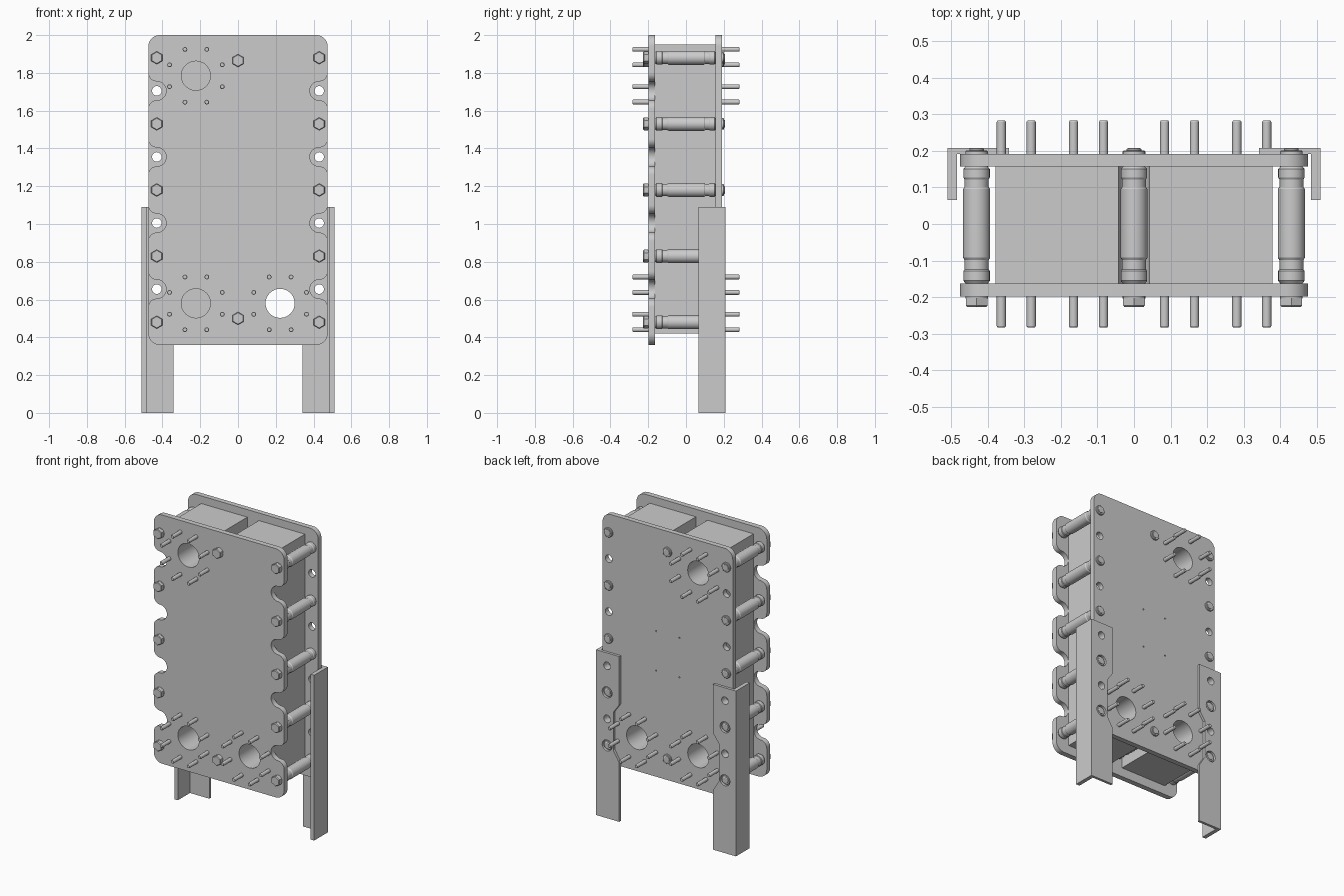
import bpy, bmesh
from math import sin, cos, pi, radians

if "Cube" in bpy.data.objects:
    bpy.data.objects.remove(bpy.data.objects["Cube"])

PORTS = [(-0.223, 1.785), (-0.223, 0.58), (0.223, 0.58)]
BOLT_Z = [1.88, 1.53, 1.18, 0.83, 0.48]
HOLE_Z = [1.705, 1.355, 1.005, 0.655]
PX = 0.43


def arc(cx, cz, r, a0, a1, n=10):
    return [(cx + r * cos(radians(a0 + (a1 - a0) * i / n)),
             cz + r * sin(radians(a0 + (a1 - a0) * i / n))) for i in range(n + 1)]


def circle(cx, cz, r, n=24):
    return arc(cx, cz, r, 0, 360 * (n - 1) / n, n - 1)


def mirror(pts):
    return [(-x, z) for x, z in reversed(pts)]


def smooth(ob):
    bpy.ops.object.select_all(action='DESELECT')
    ob.select_set(True)
    bpy.context.view_layer.objects.active = ob
    bpy.ops.object.shade_smooth_by_angle(angle=radians(30))


def slab(name, outline, holes, y0, y1):
    """Outline with holes in the x-z plane, extruded from y0 to y1."""
    cu = bpy.data.curves.new(name, 'CURVE')
    cu.dimensions = '2D'
    cu.fill_mode = 'BOTH'
    cu.extrude = (y1 - y0) / 2
    for loop in [outline] + holes:
        sp = cu.splines.new('POLY')
        sp.points.add(len(loop) - 1)
        for p, (x, z) in zip(sp.points, loop):
            p.co = (x, z, 0, 1)
        sp.use_cyclic_u = True
    ob = bpy.data.objects.new(name, cu)
    bpy.context.collection.objects.link(ob)
    ob.rotation_euler.x = pi / 2
    ob.location.y = (y0 + y1) / 2
    bpy.ops.object.select_all(action='DESELECT')
    ob.select_set(True)
    bpy.context.view_layer.objects.active = ob
    bpy.ops.object.convert(target='MESH')
    ob = bpy.context.object
    bm = bmesh.new()
    bm.from_mesh(ob.data)
    bmesh.ops.remove_doubles(bm, verts=bm.verts, dist=1e-5)
    bmesh.ops.recalc_face_normals(bm, faces=bm.faces)
    bm.to_mesh(ob.data)
    bm.free()
    smooth(ob)
    return ob


def turned(name, places, profile, n=24):
    """Turned part along y, repeated at each (x, z); profile is (y, radius)."""
    bm = bmesh.new()
    for cx, cz in places:
        rings = []
        for y, r in profile:
            rings.append([bm.verts.new((cx + r * sin(2 * pi * i / n), y, cz + r * cos(2 * pi * i / n)))
                          for i in range(n)])
        for a, b in zip(rings, rings[1:]):
            for i in range(n):
                j = (i + 1) % n
                bm.faces.new((a[i], a[j], b[j], b[i]))
        bm.faces.new(rings[0])
        bm.faces.new(rings[-1])
    bmesh.ops.recalc_face_normals(bm, faces=bm.faces)
    me = bpy.data.meshes.new(name)
    bm.to_mesh(me)
    bm.free()
    ob = bpy.data.objects.new(name, me)
    bpy.context.collection.objects.link(ob)
    smooth(ob)


port_holes = [circle(x, z, 0.077, 40) for x, z in PORTS]
side_holes = [circle(s * PX, z, 0.025) for s in (-1, 1) for z in HOLE_Z]

# Front plate with scalloped sides
c = 0.06
right = arc(0.475 - c, 0.36 + c, c, -90, 0)
for z in reversed(HOLE_Z):
    right += arc(PX, z - 0.095, 0.045, 0, 90)
    right += arc(PX, z, 0.05, 270, 90, 16)[1:]
    right += arc(PX, z + 0.095, 0.045, -90, 0)[1:]
right += arc(0.475 - c, 2 - c, c, 0, 90)
slab("front_plate", right + mirror(right), port_holes, -0.198, -0.163)

# Back plate with straight sides, slot holes and four small marker holes
right = arc(0.475 - c, 0.36 + c, c, -90, 0) + arc(0.475 - c, 2 - c, c, 0, 90)
small = [circle(x, z, 0.005, 10) for x in (-0.085, 0.085) for z in (1.06, 1.32)]
slab("back_plate", right + mirror(right), port_holes + side_holes + small, 0.157, 0.191)

# Plate pack, notched around the centre bolts; left ports are blocked in the middle
w, g = 0.378, 0.042
right = [(g, 0.42), (w, 0.42), (w, 1.95), (g, 1.95)]
pack = (right + arc(0, 1.865, g, 0, -180, 14) + mirror(right)
        + arc(0, 0.5, g, 180, 0, 14))
slab("plate_pack_front", pack, port_holes, -0.163, -0.01)
slab("plate_pack_divider", pack, port_holes[2:], -0.01, 0.01)
slab("plate_pack_back", pack, port_holes, 0.01, 0.157)

# Tie bolts with sleeves, heads and rear ends
bolts = [(s * PX, z) for s in (-1, 1) for z in BOLT_Z] + [(0, 1.865), (0, 0.5)]
turned("bolt_sleeve", bolts, [
    (-0.163, 0.030), (-0.155, 0.036), (-0.128, 0.036), (-0.124, 0.033), (-0.098, 0.033),
    (-0.092, 0.037), (0.095, 0.037), (0.101, 0.033), (0.122, 0.033), (0.127, 0.036),
    (0.150, 0.036), (0.157, 0.030)])
turned("bolt_washer", bolts, [(-0.203, 0.031), (-0.198, 0.031)])
turned("bolt_head", bolts, [(-0.227, 0.030), (-0.223, 0.034), (-0.202, 0.034)], 6)
turned("bolt_end_collar", bolts, [(0.191, 0.031), (0.198, 0.031), (0.201, 0.028),
                                  (0.201, 0.020), (0.205, 0.020), (0.207, 0.017)])

# Studs around every port, front and back
studs = [(x + 0.151 * cos(radians(22.5 + 45 * i)), z + 0.151 * sin(radians(22.5 + 45 * i)))
         for x, z in PORTS for i in range(8)]
turned("front_stud", studs, [(-0.283, 0.010), (-0.279, 0.0125), (-0.198, 0.0125)], 16)
turned("back_stud", studs, [(0.191, 0.0125), (0.279, 0.0125), (0.283, 0.010)], 16)

# Angle-section legs, cut away beside the lower ports
for side, s in (("right", 1), ("left", -1)):
    flange = [(0.342, 0), (0.51, 0), (0.51, 1.09), (0.342, 1.09), (0.342, 0.77),
              (0.385, 0.71), (0.385, 0.46), (0.342, 0.39)]
    holes = [circle(s * PX, z, 0.025) for z in (1.005, 0.655)]
    holes += [circle(s * PX, z, 0.036) for z in (0.83, 0.48)]
    slab("leg_back_flange_" + side, [(s * x, z) for x, z in flange], holes, 0.191, 0.208)
    web = [(0.484, 0), (0.51, 0), (0.51, 1.09), (0.484, 1.09)]
    slab("leg_side_flange_" + side, [(s * x, z) for x, z in web], [], 0.065, 0.191)
